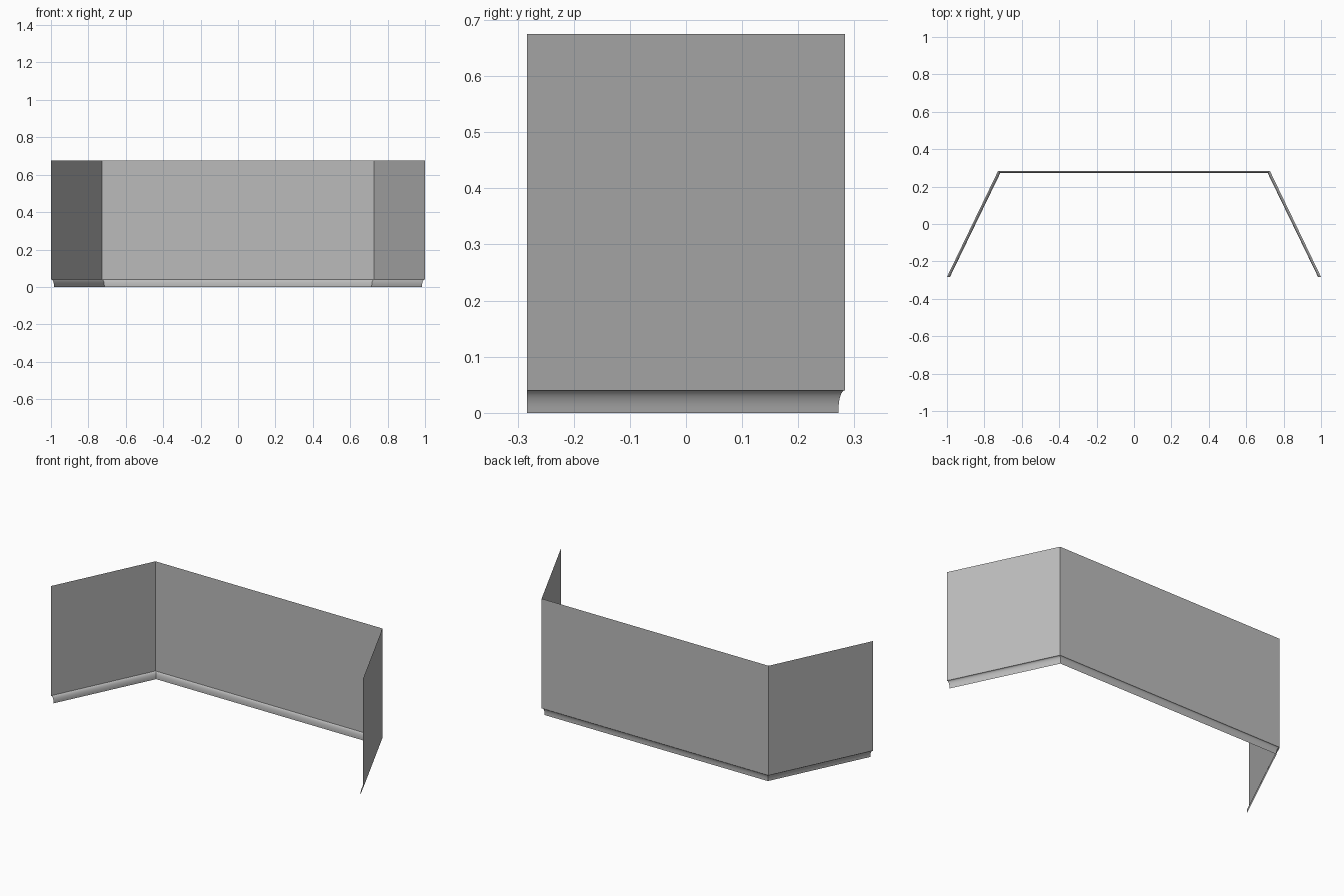
import bpy, bmesh, math

cube = bpy.data.objects.get("Cube")
if cube:
    bpy.data.objects.remove(cube)

grey = bpy.data.materials.new("plain grey")
grey.use_nodes = True
colour = (0.5, 0.5, 0.5, 1)
grey.diffuse_color = colour
grey.node_tree.nodes["Principled BSDF"].inputs["Base Color"].default_value = colour

END_X, CORNER_X, HALF_Y = 1.0, 0.727, 0.283


def plan(inset):
    """Open three-sided floor line; inset runs from 0 (wall) to 1 (trim face)."""
    end = (END_X - 0.016 * inset, -HALF_Y)
    corner = (CORNER_X - 0.012 * inset, HALF_Y - 0.011 * inset)
    return [(-end[0], end[1]), (-corner[0], corner[1]), corner, end]


def sweep(name, profile):
    """Sheet that carries an (inset, height) profile along the floor line."""
    bm = bmesh.new()
    rows = [[bm.verts.new((x, y, z)) for x, y in plan(inset)] for inset, z in profile]
    for low, high in zip(rows, rows[1:]):
        for i in range(3):
            bm.faces.new((low[i], low[i + 1], high[i + 1], high[i]))
    mesh = bpy.data.meshes.new(name)
    bm.to_mesh(mesh)
    bm.free()
    mesh.materials.append(grey)
    obj = bpy.data.objects.new(name, mesh)
    bpy.context.collection.objects.link(obj)
    bpy.ops.object.select_all(action="DESELECT")
    obj.select_set(True)
    bpy.context.view_layer.objects.active = obj
    bpy.ops.object.shade_smooth_by_angle(angle=math.radians(30))
    return obj


# Tall thin wall: back panel and two splayed wings
sweep("wall_panels", [(0, 0.04), (0, 0.675)])

# Rounded base trim, stepping inwards under the wall
STEPS = 8
curve = []
for i in range(STEPS + 1):
    a = math.pi / 2 * i / STEPS
    curve.append((math.cos(a) if i < STEPS else 0, 0.008 + 0.032 * math.sin(a)))
sweep("base_trim", [(1, 0)] + curve)
